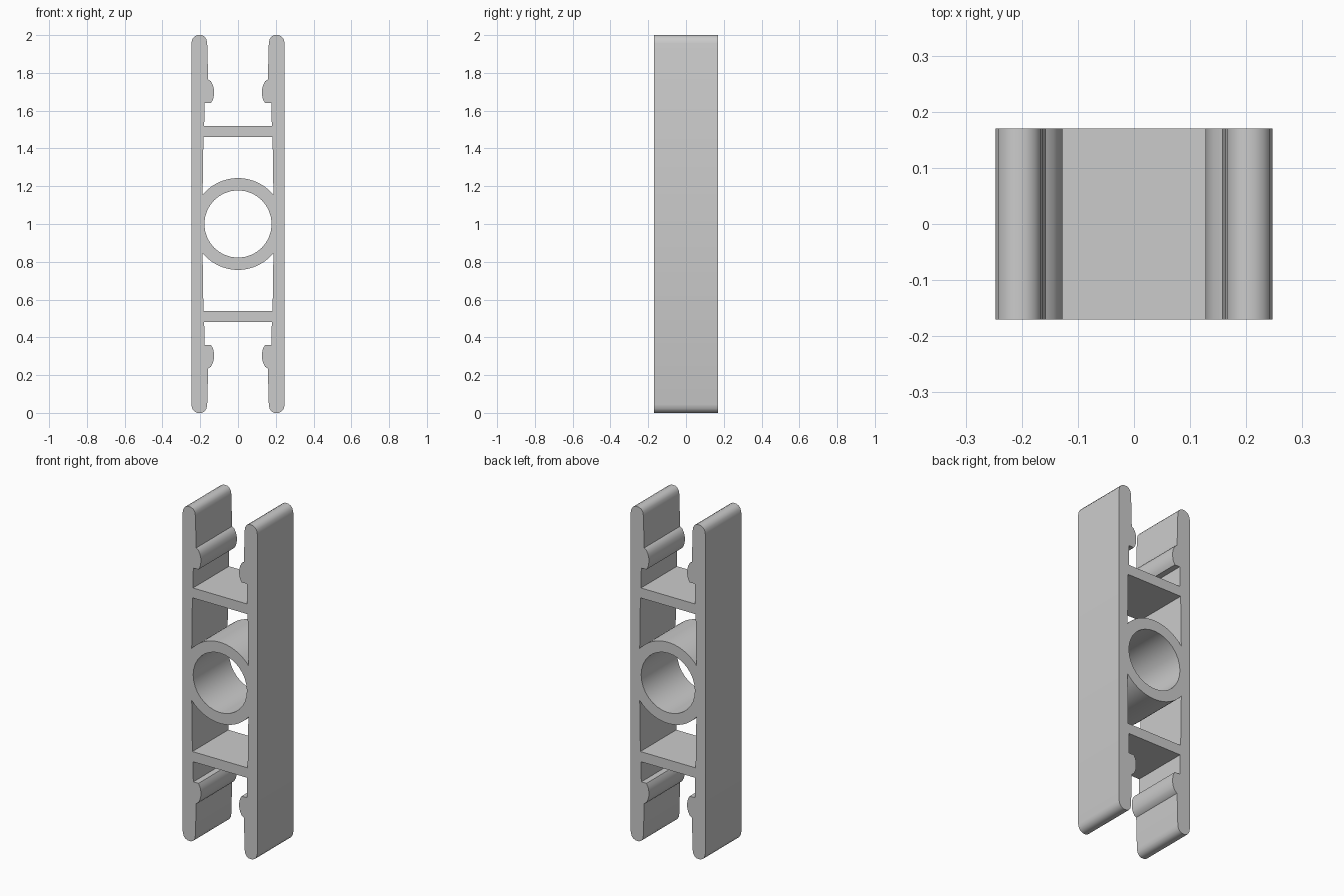
import bpy, bmesh
from math import sin, cos, radians, pi

if "Cube" in bpy.data.objects:
    bpy.data.objects.remove(bpy.data.objects["Cube"])

HALF_DEPTH = 0.17


def mirror_x(pts):
    return [(-x, z) for x, z in reversed(pts)]


def mirror_z(pts):
    return [(x, 2 - z) for x, z in reversed(pts)]


def arc(r, a0, a1, n):
    return [(r * cos(a0 + (a1 - a0) * i / n), 1 + r * sin(a0 + (a1 - a0) * i / n))
            for i in range(n + 1)]


# Upper right quarter of the silhouette: rail, rounded tip, snap ridge, bar top
quarter = [(0.247, 1.0), (0.247, 1.955), (0.242, 1.978), (0.231, 1.992),
           (0.215, 2.0), (0.192, 2.0), (0.177, 1.992), (0.167, 1.978),
           (0.163, 1.955), (0.158, 1.765), (0.143, 1.755), (0.132, 1.733),
           (0.127, 1.71), (0.127, 1.685), (0.132, 1.66), (0.143, 1.64),
           (0.177, 1.64), (0.179, 1.52)]
upper = quarter + mirror_x(quarter)[:-1]
lower = mirror_z(quarter + mirror_x(quarter))
outline = upper + lower[:-1]

# Window between the bar and the ring, and the bore of the ring
window = [(-0.183, 1.46), (0.183, 1.46)] + arc(0.243, radians(39.5), radians(140.5), 20)
bore = arc(0.178, 0, 2 * pi, 32)[:-1]

# Extruded body with its openings
curve = bpy.data.curves.new("clip_body", 'CURVE')
curve.dimensions = '2D'
curve.fill_mode = 'BOTH'
curve.extrude = HALF_DEPTH
for loop in (outline, window, mirror_z(window), bore):
    spline = curve.splines.new('POLY')
    spline.points.add(len(loop) - 1)
    for p, (x, z) in zip(spline.points, loop):
        p.co = (x, z, 0, 1)
    spline.use_cyclic_u = True

body = bpy.data.objects.new("clip_body", curve)
bpy.context.collection.objects.link(body)
body.rotation_euler = (pi / 2, 0, 0)
bpy.context.view_layer.objects.active = body
body.select_set(True)
bpy.ops.object.convert(target='MESH')
body = bpy.context.object

# Weld caps to walls and smooth the curved walls
bm = bmesh.new()
bm.from_mesh(body.data)
bmesh.ops.remove_doubles(bm, verts=bm.verts, dist=0.0005)
bmesh.ops.recalc_face_normals(bm, faces=bm.faces)
bm.to_mesh(body.data)
bm.free()
bpy.ops.object.transform_apply(location=False, rotation=True, scale=False)
bpy.ops.object.shade_smooth_by_angle(angle=radians(40))
